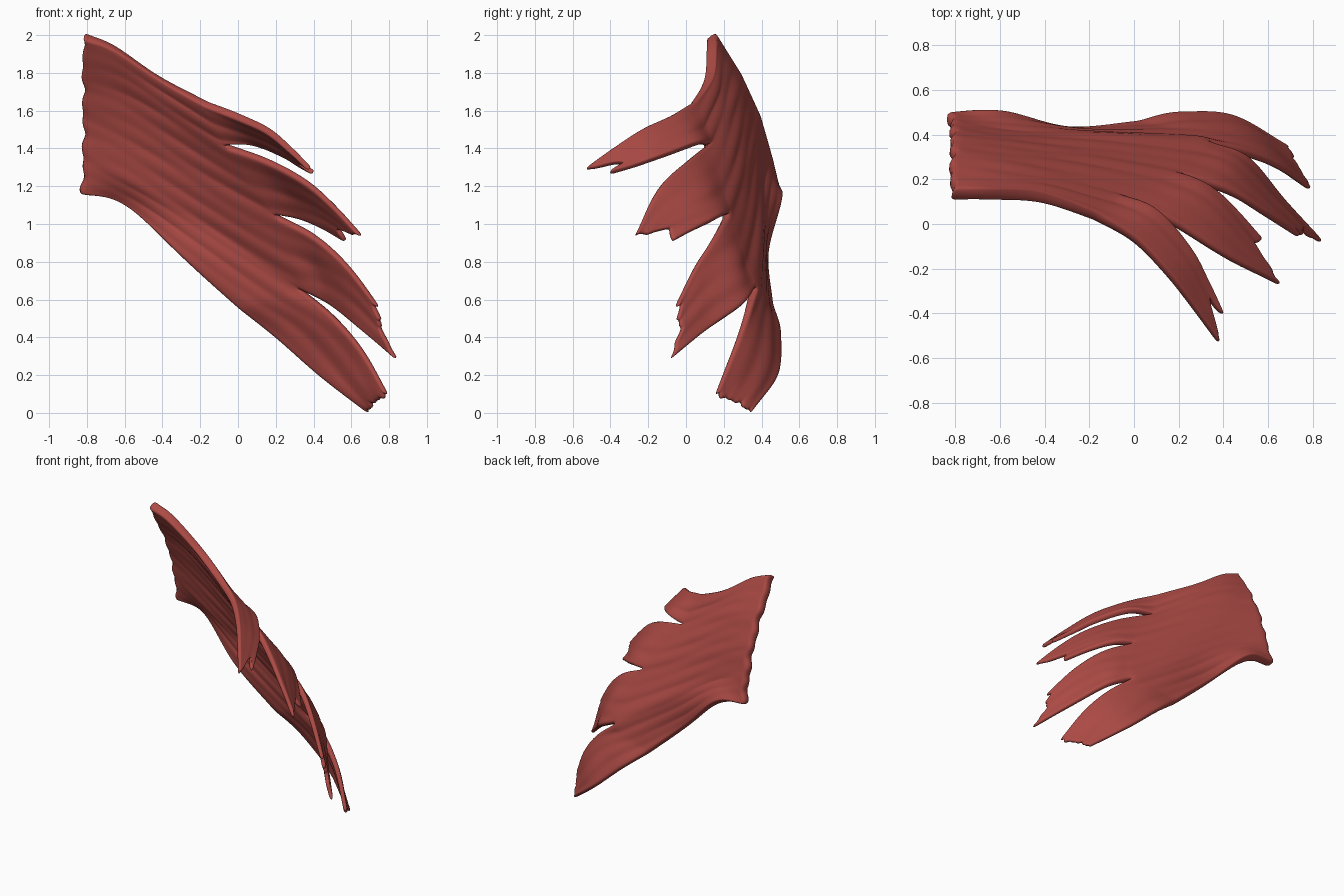
import bpy
import math
import random
from mathutils import Vector

random.seed(4)
if "Cube" in bpy.data.objects:
    bpy.data.objects.remove(bpy.data.objects["Cube"])

WEB_ROWS, TIP_ROWS, COLS = 22, 24, 14


def spline(points, t):
    """Point at t (0 to 1) on a smooth curve through the points."""
    p = [Vector(q) for q in points]
    p = [2 * p[0] - p[1]] + p + [2 * p[-1] - p[-2]]
    spans = len(p) - 3
    i = min(int(t * spans), spans - 1)
    f = t * spans - i
    a, b, c, d = p[i:i + 4]
    return 0.5 * (2 * b + (c - a) * f + (2 * a - 5 * b + 4 * c - d) * f ** 2
                  + (3 * b - a - 3 * c + d) * f ** 3)


# Rails of the joined sheet, root to notch, from top to bottom
web = [
    [(-.82, .13, 2), (-.66, .13, 1.94), (-.42, .12, 1.78), (-.17, .03, 1.64)],
    [(-.82, .27, 1.78), (-.6, .25, 1.7), (-.35, .2, 1.57), (-.07, .12, 1.42)],
    [(-.82, .37, 1.57), (-.5, .33, 1.42), (-.15, .28, 1.23), (.2, .21, 1.05)],
    [(-.82, .43, 1.36), (-.5, .39, 1.2), (-.1, .38, .95), (.33, .36, .66)],
    [(-.83, .47, 1.16), (-.61, .49, 1.12), (-.32, .415, .85), (0, .44, .56)],
]

# Upper and lower rails of each free band, notch to tip, then
# the tip's split depth, fraying and bow
bands = [
    ([(-.17, .03, 1.64), (0, -.07, 1.57), (.15, -.23, 1.5), (.27, -.38, 1.4), (.38, -.53, 1.29)],
     [(-.07, .12, 1.42), (.1, .05, 1.42), (.25, -.11, 1.36), (.33, -.26, 1.31), (.4, -.41, 1.27)],
     .2, .03, .005),
    ([(-.07, .12, 1.42), (.15, .01, 1.34), (.35, -.11, 1.23), (.5, -.2, 1.1), (.66, -.28, .93)],
     [(.2, .21, 1.05), (.33, .17, 1.03), (.45, .06, .98), (.57, -.07, .91)],
     .15, .03, .02),
    ([(.2, .21, 1.05), (.4, .15, .94), (.57, .05, .79), (.74, -.05, .57)],
     [(.33, .36, .66), (.5, .29, .57), (.67, .1, .43), (.845, -.09, .28)],
     .03, .08, .02),
    ([(.33, .36, .66), (.5, .31, .52), (.66, .25, .33), (.795, .15, .09)],
     [(0, .44, .56), (.2, .49, .4), (.43, .48, .2), (.7, .34, -.005)],
     0, .05, .02),
]

verts, faces, weights, lookup = [], [], [], {}


def add_vert(point, weight):
    """Share vertices where neighbouring bands meet."""
    key = tuple(round(c, 4) for c in point)
    if key not in lookup:
        lookup[key] = len(verts)
        verts.append(point)
        weights.append(weight)
    return lookup[key]


def fibre(v, s):
    """Shallow, broken ridges running along the fibres."""
    fade = min(1, s * 3)
    return fade * (.005 * math.sin(v * 8 + 3 * math.sin(s * 5)) * math.sin(s * 7 + v * 4)
                   + .003 * math.sin(v * 19 + 3 * math.sin(s * 6 + v)))


# Four bands joined at the root and free at the tips
for i, (upper, lower, split, ragged, bow) in enumerate(bands):
    fray = [random.uniform(0, ragged) for _ in range(COLS + 1)]
    fray[0] = fray[-1] = 0
    grid = []
    for r in range(WEB_ROWS + TIP_ROWS + 1):
        row = []
        for c in range(COLS + 1):
            u = c / COLS
            if r <= WEB_ROWS:
                t = r / WEB_ROWS
                p = spline(web[i], t).lerp(spline(web[i + 1], t), u)
                # Uneven attachment edge
                wave = .006 * math.sin((i + u) * 6) + .006 * math.sin((i + u) * 11)
                p.x += wave * (1 - t) ** 6
                weight = 1 - .25 * t
            else:
                t = (r - WEB_ROWS) / TIP_ROWS
                cut = split * min(u / .7, (1 - u) / .3) ** 2 + fray[c]
                k = t * (1 - cut * t ** 3)
                p = spline(upper, k).lerp(spline(lower, k), u)
                p.y += bow * math.sin(math.pi * u) * math.sin(math.pi * t)
                weight = .75 - .35 * t
            p.y += fibre(i + u, r / (WEB_ROWS + TIP_ROWS))
            row.append(add_vert(p, weight))
        grid.append(row)
    for r in range(WEB_ROWS + TIP_ROWS):
        for c in range(COLS):
            faces.append((grid[r][c], grid[r + 1][c], grid[r + 1][c + 1], grid[r][c + 1]))

mesh = bpy.data.meshes.new("fan_muscle")
mesh.from_pydata(verts, [], faces)
muscle = bpy.data.objects.new("fan_muscle", mesh)
bpy.context.collection.objects.link(muscle)

# Thickness thins out from the root towards the tips
group = muscle.vertex_groups.new(name="thickness")
for index, weight in enumerate(weights):
    group.add([index], weight, 'REPLACE')
solid = muscle.modifiers.new("thickness", 'SOLIDIFY')
solid.thickness = .066
solid.offset = 0
solid.vertex_group = "thickness"
smooth = muscle.modifiers.new("rounding", 'SUBSURF')
smooth.levels = smooth.render_levels = 1

# Muscle red
red = bpy.data.materials.new("muscle_red")
red.use_nodes = True
colour = (.42, .07, .06, 1)
red.diffuse_color = colour
shader = next(n for n in red.node_tree.nodes if n.type == 'BSDF_PRINCIPLED')
shader.inputs["Base Color"].default_value = colour
mesh.materials.append(red)
mesh.polygons.foreach_set("use_smooth", [True] * len(mesh.polygons))
